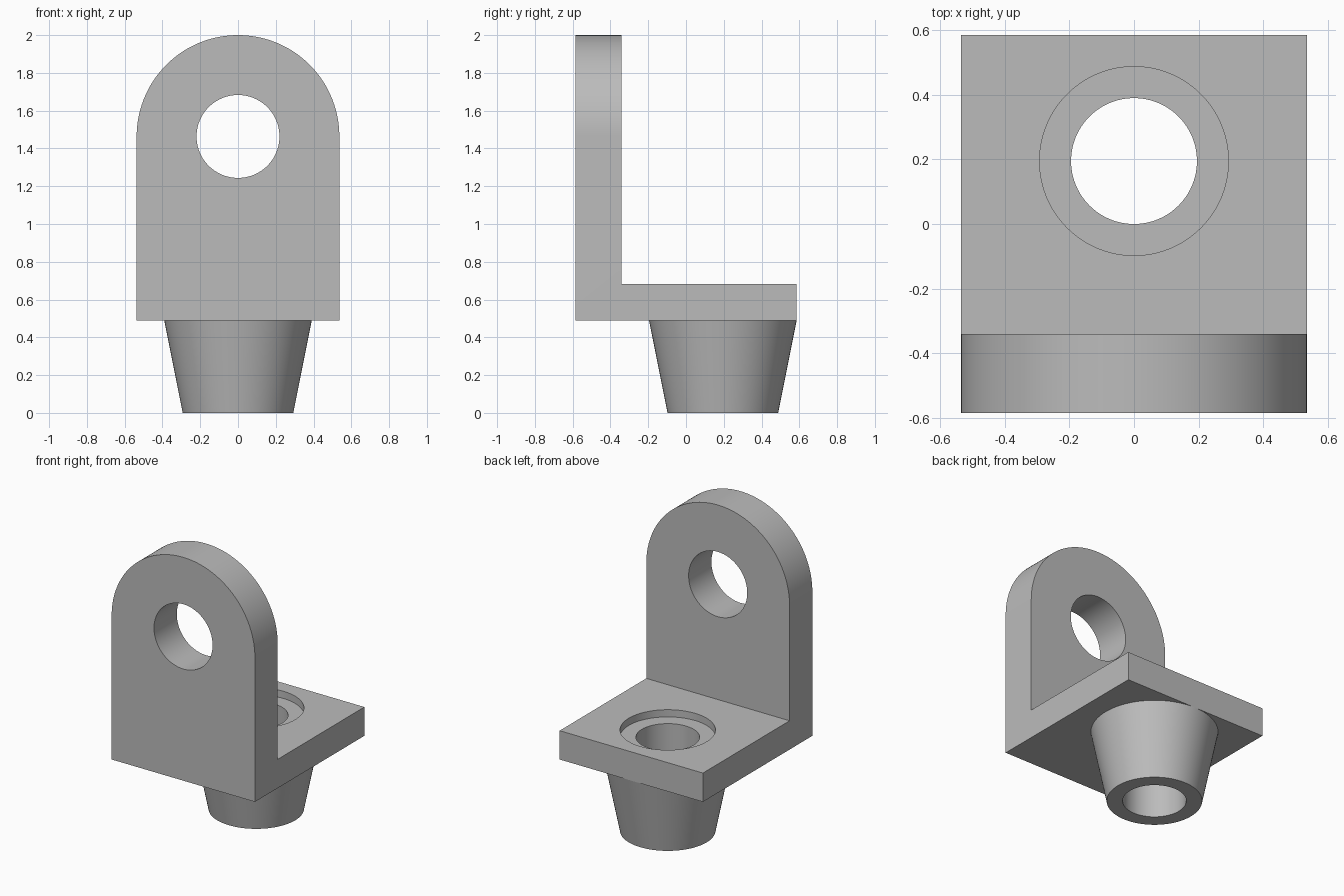
import bpy, bmesh
from math import pi, sin, cos, radians
from mathutils import Matrix, Vector

cube = bpy.data.objects.get("Cube")
if cube:
    bpy.data.objects.remove(cube, do_unlink=True)

U = 2 / 41                       # design module: the part is 41 modules tall
HALF_W, HALF_D = 11 * U, 12 * U  # bracket half width and half depth
BASE_Z, TOP_Z = 10 * U, 14 * U   # underside and top of the base plate
WALL_Y = -7 * U                  # rear face of the upright
EYE_Z = 30 * U                   # centre of the rounded end
SOCKET_Y = 4 * U                 # socket axis
SEGMENTS = 96

grey = bpy.data.materials.new("plain grey")
grey.use_nodes = True
colour = (0.5, 0.5, 0.5, 1)
grey.diffuse_color = colour
grey.node_tree.nodes["Principled BSDF"].inputs["Base Color"].default_value = colour


def finish(name, bm):
    bmesh.ops.recalc_face_normals(bm, faces=bm.faces)
    mesh = bpy.data.meshes.new(name)
    bm.to_mesh(mesh)
    bm.free()
    mesh.materials.append(grey)
    obj = bpy.data.objects.new(name, mesh)
    bpy.context.collection.objects.link(obj)
    return obj


def prism(name, points, direction):
    """Extrude a flat outline along a vector."""
    bm = bmesh.new()
    face = bm.faces.new([bm.verts.new(p) for p in points])
    out = bmesh.ops.extrude_face_region(bm, geom=[face])
    verts = [g for g in out["geom"] if isinstance(g, bmesh.types.BMVert)]
    bmesh.ops.translate(bm, verts=verts, vec=Vector(direction))
    return finish(name, bm)


def cone(name, r1, r2, z1, z2, y):
    """Upright solid cone or cylinder between two heights."""
    bm = bmesh.new()
    bmesh.ops.create_cone(bm, cap_ends=True, segments=SEGMENTS, radius1=r1, radius2=r2,
                          depth=z2 - z1, matrix=Matrix.Translation((0, y, (z1 + z2) / 2)))
    return finish(name, bm)


def combine(target, tool, operation):
    mod = target.modifiers.new(operation.lower(), "BOOLEAN")
    mod.operation, mod.solver, mod.object = operation, "EXACT", tool
    bpy.context.view_layer.objects.active = target
    bpy.ops.object.modifier_apply(modifier=mod.name)
    bpy.data.objects.remove(tool, do_unlink=True)


# L-shaped bracket, trimmed to a round-topped silhouette
outline = [(-HALF_D, BASE_Z), (HALF_D, BASE_Z), (HALF_D, TOP_Z),
           (WALL_Y, TOP_Z), (WALL_Y, 2.2), (-HALF_D, 2.2)]
bracket = prism("bracket", [(-1, y, z) for y, z in outline], (2, 0, 0))
arch = [(-HALF_W, -1, 0.2), (HALF_W, -1, 0.2)]
for i in range(SEGMENTS + 1):
    a = pi * i / SEGMENTS
    arch.append((HALF_W * cos(a), -1, EYE_Z + HALF_W * sin(a)))
combine(bracket, prism("arch_trim", arch, (0, 2, 0)), "INTERSECT")

# Round eye through the upright
ring = [2 * pi * i / SEGMENTS for i in range(SEGMENTS)]
eye = [(4.5 * U * cos(a), -1, EYE_Z + 4.5 * U * sin(a)) for a in ring]
combine(bracket, prism("eye_cutter", eye, (0, 2, 0)), "DIFFERENCE")

# Counterbore and bore in the base plate
combine(bracket, cone("counterbore_cutter", 6 * U, 6 * U, 13 * U, 1, SOCKET_Y), "DIFFERENCE")
combine(bracket, cone("plate_bore_cutter", 4 * U, 4 * U, -1, 1, SOCKET_Y), "DIFFERENCE")

# Tapered socket under the plate, bored through
socket = cone("tapered_socket", 6 * U, 8 * U, 0, BASE_Z, SOCKET_Y)
combine(socket, cone("socket_bore_cutter", 4 * U, 4 * U, -1, 1, SOCKET_Y), "DIFFERENCE")

# Smooth round surfaces, crisp edges
for obj in (bracket, socket):
    bpy.ops.object.select_all(action="DESELECT")
    obj.select_set(True)
    bpy.context.view_layer.objects.active = obj
    bpy.ops.object.shade_smooth_by_angle(angle=radians(30))
